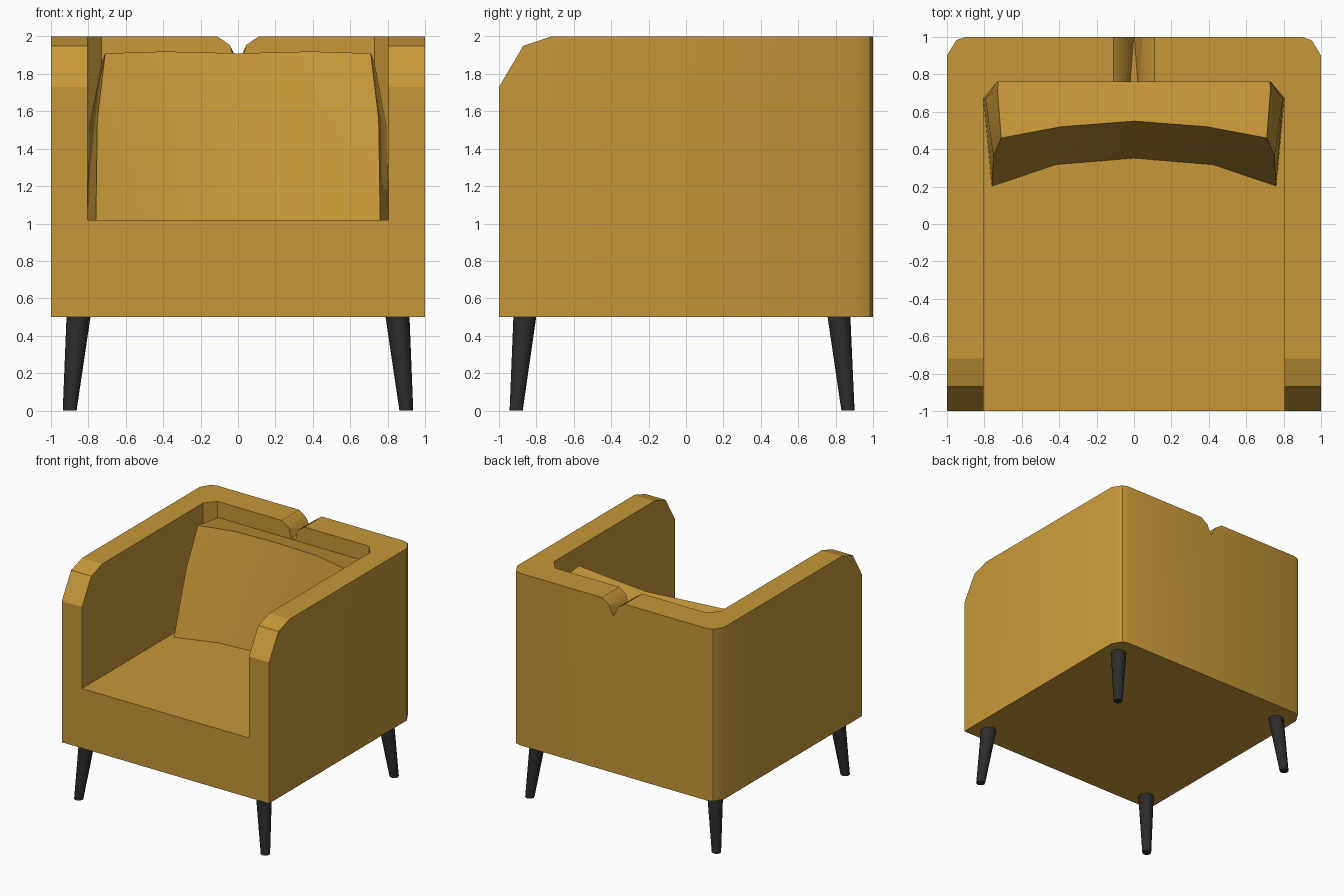
import bpy, bmesh
from math import cos, sin, pi, radians

if "Cube" in bpy.data.objects:
    bpy.data.objects.remove(bpy.data.objects["Cube"])


def material(name, rgb):
    m = bpy.data.materials.new(name)
    m.diffuse_color = (*rgb, 1)
    m.use_nodes = True
    m.node_tree.nodes["Principled BSDF"].inputs["Base Color"].default_value = m.diffuse_color
    return m


fabric = material("mustard_fabric", (0.57, 0.31, 0.04))
black = material("black_wood", (0.025, 0.025, 0.025))


def loft(name, rings, mat, angle=35):
    """Skin a list of equal-length closed rings and cap both ends."""
    bm = bmesh.new()
    rows = [[bm.verts.new(p) for p in ring] for ring in rings]
    n = len(rows[0])
    for a, b in zip(rows, rows[1:]):
        for i in range(n):
            j = (i + 1) % n
            bm.faces.new((a[i], a[j], b[j], b[i]))
    bm.faces.new(rows[0])
    bm.faces.new(rows[-1])
    bmesh.ops.recalc_face_normals(bm, faces=bm.faces)
    me = bpy.data.meshes.new(name)
    bm.to_mesh(me)
    bm.free()
    me.materials.append(mat)
    ob = bpy.data.objects.new(name, me)
    bpy.context.collection.objects.link(ob)
    smooth(ob, angle)
    return ob


def smooth(ob, angle=35):
    bpy.ops.object.select_all(action='DESELECT')
    ob.select_set(True)
    bpy.context.view_layer.objects.active = ob
    bpy.ops.object.shade_smooth_by_angle(angle=radians(angle))


def mirrored(half):
    """Complete an open half outline (x > 0) across x = 0."""
    return half + [(-p[0], *p[1:]) for p in reversed(half)]


def prism(name, outline, z0, z1):
    return loft(name, [[(x, y, z) for x, y in outline] for z in (z0, z1)], fabric)


def cut(target, cutter):
    mod = target.modifiers.new("cut", 'BOOLEAN')
    mod.operation, mod.solver, mod.object = 'DIFFERENCE', 'EXACT', cutter
    bpy.context.view_layer.objects.active = target
    bpy.ops.object.modifier_apply(modifier=mod.name)
    bpy.data.objects.remove(cutter)


# Body: block with clipped back corners
body = prism("body", mirrored([(1, -1), (1, 0.9), (0.95, 0.983), (0.9, 1)]), 0.5, 2)

# Seat recess between the arms
cut(body, prism("recess_cutter",
                mirrored([(0.805, -1.2), (0.805, 0.67), (0.73, 0.76)]), 1.02, 2.2))

# Sloped front tops of the arms
slope = [(-1, 1.73), (-0.87, 1.95), (-0.72, 2), (-0.72, 2.2), (-1.2, 2.2), (-1.2, 1.73)]
cut(body, loft("arm_cutter", [[(x, y, z) for y, z in slope] for x in (-1.2, 1.2)], fabric))

# Notch in the back rest, narrowing towards the rear
cut(body, loft("notch_cutter", [
    mirrored([(w, y, 1.87), (0.045, y, 1.955), (0.11, y, 2), (0.11, y, 2.2)])
    for y, w in ((0.72, 0.023), (1.01, 0.001))], fabric))
smooth(body)

# Back cushion: concave leaning front, sides tapering into the wall corners
levels = [
    # z front, z back, front centre y, quarter (x, y), front corner, side, back
    (1.01, 1.01, 0.35, (0.42, 0.315), (0.76, 0.20), (0.805, 0.67), (0.73, 0.76)),
    (1.56, 1.52, 0.47, (0.41, 0.43), (0.752, 0.36), (0.795, 0.67), (0.73, 0.76)),
    (1.91, 1.86, 0.55, (0.39, 0.52), (0.71, 0.46), (0.73, 0.72), (0.725, 0.765)),
]
rings = []
for zf, zb, yc, quarter, corner, side, back in levels:
    half = [(*quarter, zf + 0.01), (*corner, zf), (*side, zb), (*back, zb)]
    if zf < 1.1:
        half[0] = (*quarter, zf)
    rings.append([(0, yc, zf)] + mirrored(half))
loft("back_cushion", rings, fabric)

# Splayed tapered legs
SIDES = 10
for name, y_top, y_foot in (("front_leg", -0.862, -0.908), ("back_leg", 0.818, 0.866)):
    for side, s in (("left", -1), ("right", 1)):
        loft(f"{name}_{side}", [
            [(s * x + r * cos(2 * pi * i / SIDES), y + r * sin(2 * pi * i / SIDES), z)
             for i in range(SIDES)]
            for x, y, z, r in ((0.90, y_foot, 0, 0.037), (0.853, y_top, 0.5, 0.064))],
            black, 40)
